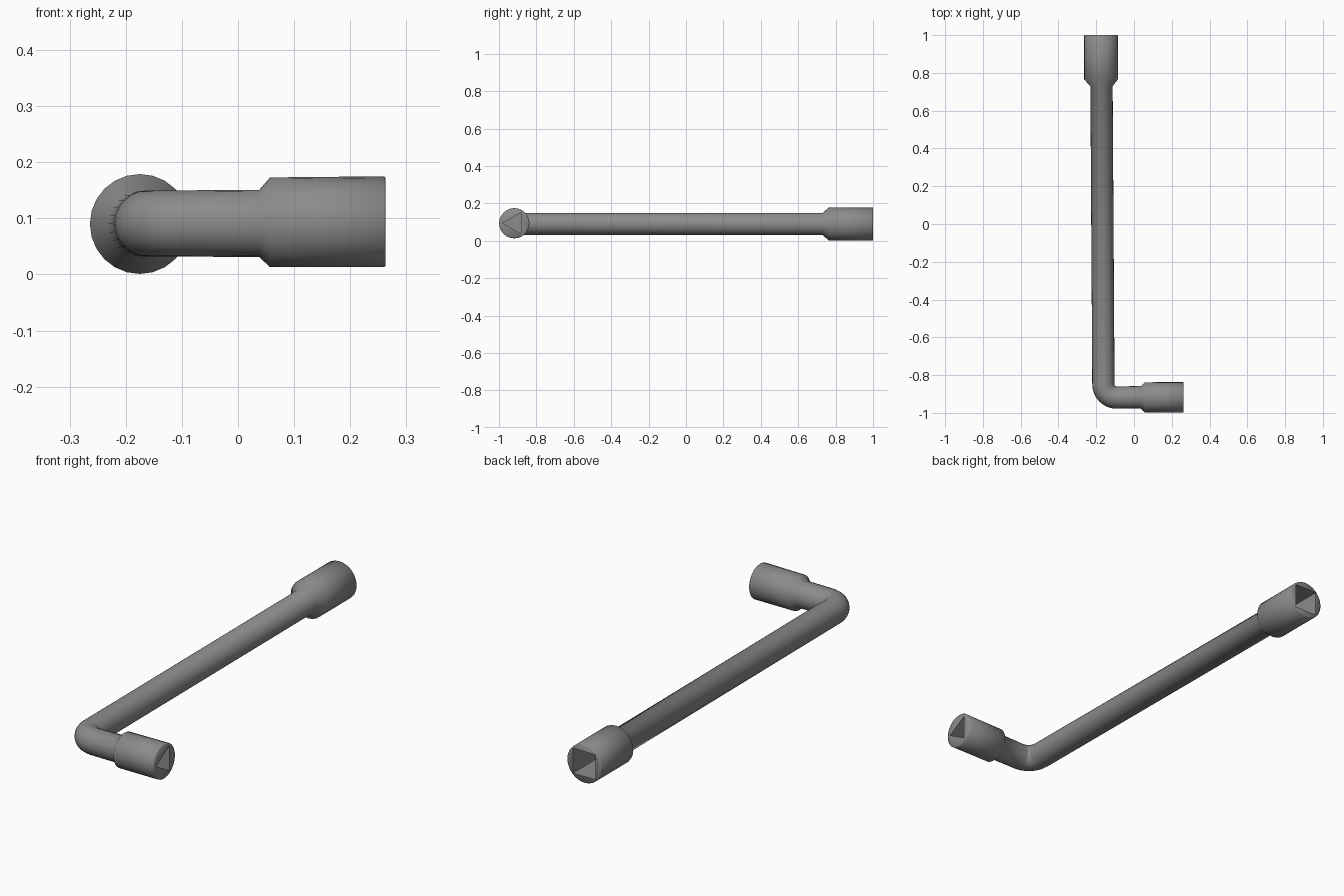
import bpy, bmesh
from math import sin, cos, pi
from mathutils import Vector

if "Cube" in bpy.data.objects:
    bpy.data.objects.remove(bpy.data.objects["Cube"])

SIDES = 24
UP = Vector((0, 0, 1))


def ring(bm, centre, direction, radius, n=SIDES, start=0.0):
    """Polygon of n vertices facing along a horizontal direction."""
    side = direction.normalized().cross(UP)
    return [bm.verts.new(centre + radius * (cos(start + 2 * pi * i / n) * side
                                            + sin(start + 2 * pi * i / n) * UP))
            for i in range(n)]


def sweep(name, stations, n=SIDES, start=0.0):
    """Closed solid through (centre, direction, radius) stations."""
    bm = bmesh.new()
    rings = [ring(bm, Vector(c), Vector(d), r, n, start) for c, d, r in stations]
    for a, b in zip(rings, rings[1:]):
        for i in range(n):
            j = (i + 1) % n
            bm.faces.new((a[i], a[j], b[j], b[i]))
    bm.faces.new(rings[0])
    bm.faces.new(rings[-1])
    bmesh.ops.recalc_face_normals(bm, faces=bm.faces)
    mesh = bpy.data.meshes.new(name)
    bm.to_mesh(mesh)
    bm.free()
    obj = bpy.data.objects.new(name, mesh)
    bpy.context.collection.objects.link(obj)
    return obj


# Long socket with softened rim, then the slightly leaning shaft
Y, X = (0, -1, 0), (1, 0, 0)
stations = [((-0.175, y, 0.09), Y, r) for y, r in
            ((1.0, 0.086), (0.997, 0.089), (0.765, 0.089), (0.73, 0.06))]
stations[-1] = ((-0.172, 0.73, 0.09), Y, 0.059)

# Tight right-angle bend
R = 0.07
for i in range(9):
    a = pi / 2 * i / 8
    stations.append(((-0.092 - R * cos(a), -0.849 - R * sin(a), 0.091),
                     (sin(a), -cos(a), 0), 0.059))

# Short arm and its socket
stations += [((x, -0.918, z), X, r) for x, z, r in
             ((0.038, 0.091, 0.06), (0.057, 0.093, 0.08),
              (0.260, 0.094, 0.081), (0.263, 0.094, 0.078))]
wrench = sweep("socket_wrench", stations)

# Dark grey metal
metal = bpy.data.materials.new("dark_metal")
metal.diffuse_color = (0.26, 0.26, 0.26, 1)
metal.use_nodes = True
metal.node_tree.nodes["Principled BSDF"].inputs["Base Color"].default_value = metal.diffuse_color
wrench.data.materials.append(metal)

# Square and triangular recesses (the triangle points to the front)
square = sweep("square_recess", [((-0.175, y, 0.09), Y, 0.082)
                                 for y in (1.05, 0.83)], 4, pi / 4)
triangle = sweep("triangle_recess", [((x, -0.914, 0.095), X, 0.066)
                                     for x in (0.12, 0.30)], 3)
for cutter in (square, triangle):
    cutter.data.materials.append(metal)
    cutter.hide_render = True
    mod = wrench.modifiers.new(cutter.name, 'BOOLEAN')
    mod.operation = 'DIFFERENCE'
    mod.solver = 'EXACT'
    mod.object = cutter

bpy.context.view_layer.objects.active = wrench
wrench.select_set(True)
for mod in list(wrench.modifiers):
    bpy.ops.object.modifier_apply(modifier=mod.name)
for cutter in (square, triangle):
    bpy.data.objects.remove(cutter)
bpy.ops.object.shade_smooth_by_angle(angle=pi * 0.29)
